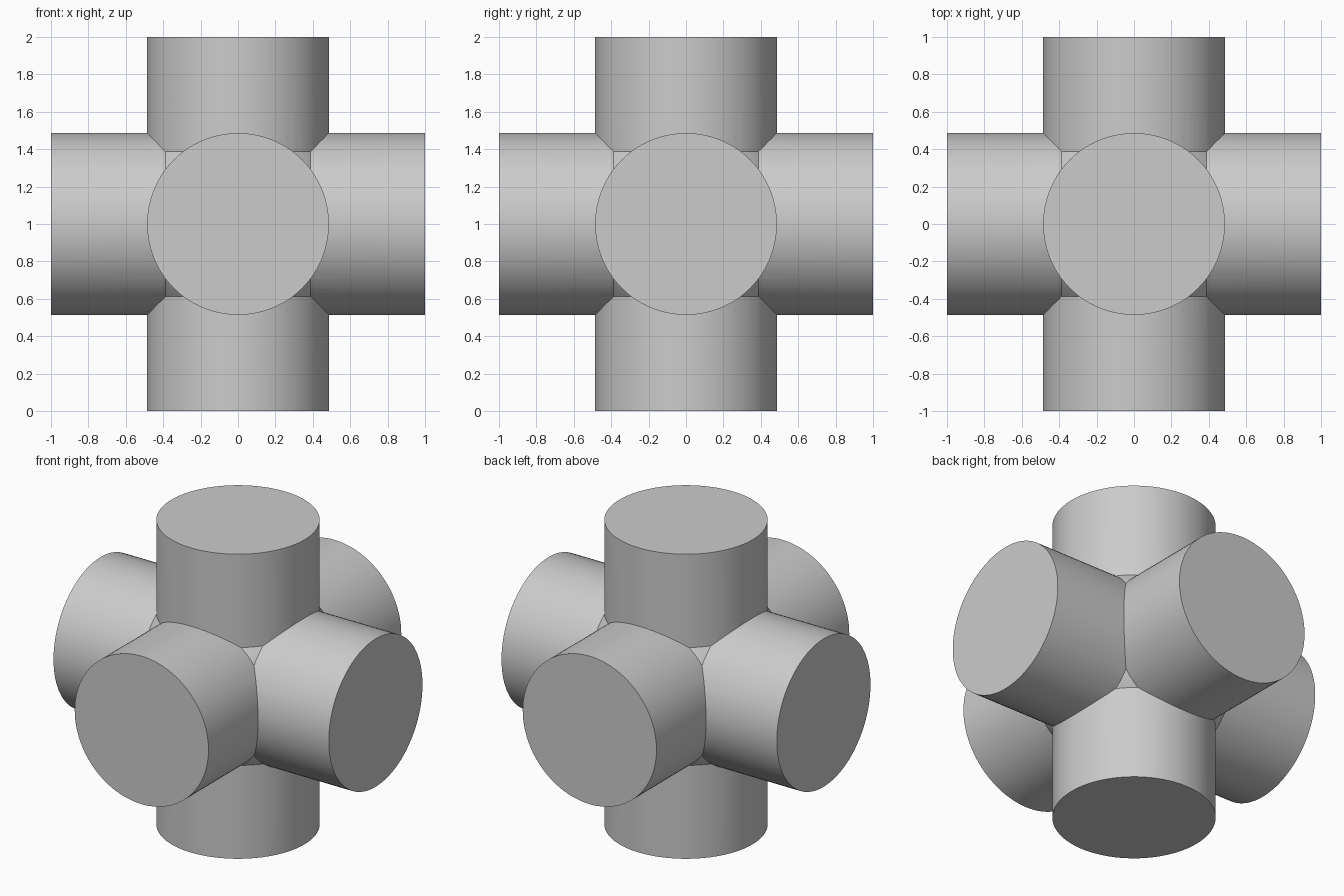
import bpy
import math

default_cube = bpy.data.objects.get("Cube")
if default_cube:
    bpy.data.objects.remove(default_cube, do_unlink=True)

CENTRE = (0, 0, 1)
PIPE_RADIUS = 0.486
CORE_RADIUS = 0.622

grey = bpy.data.materials.new("plain_grey")
grey.use_nodes = True
colour = (0.6, 0.6, 0.6, 1)
grey.diffuse_color = colour
grey.node_tree.nodes["Principled BSDF"].inputs["Base Color"].default_value = colour


def add_pipe(name, rotation):
    """A solid round bar running right through the centre."""
    bpy.ops.mesh.primitive_cylinder_add(
        vertices=96, radius=PIPE_RADIUS, depth=2, location=CENTRE, rotation=rotation)
    pipe = bpy.context.object
    pipe.name = name
    pipe.data.materials.append(grey)
    return pipe


# Three crossing bars, one along each axis
cross = add_pipe("six_way_pipe_cross", (0, 0, 0))
parts = [
    add_pipe("side_bar", (0, math.pi / 2, 0)),
    add_pipe("front_bar", (math.pi / 2, 0, 0)),
]

# Ball core that rounds off the eight inner corners
bpy.ops.mesh.primitive_uv_sphere_add(
    segments=64, ring_count=32, radius=CORE_RADIUS, location=CENTRE)
core = bpy.context.object
core.name = "ball_core"
core.data.materials.append(grey)
parts.append(core)

# Weld everything into one solid
bpy.ops.object.select_all(action="DESELECT")
bpy.context.view_layer.objects.active = cross
cross.select_set(True)
for part in parts:
    union = cross.modifiers.new("join_" + part.name, "BOOLEAN")
    union.operation = "UNION"
    union.solver = "EXACT"
    union.object = part
    bpy.ops.object.modifier_apply(modifier=union.name)
    bpy.data.objects.remove(part, do_unlink=True)

# Smooth sides, crisp end caps and seams
bpy.ops.object.shade_smooth_by_angle(angle=math.radians(30))
